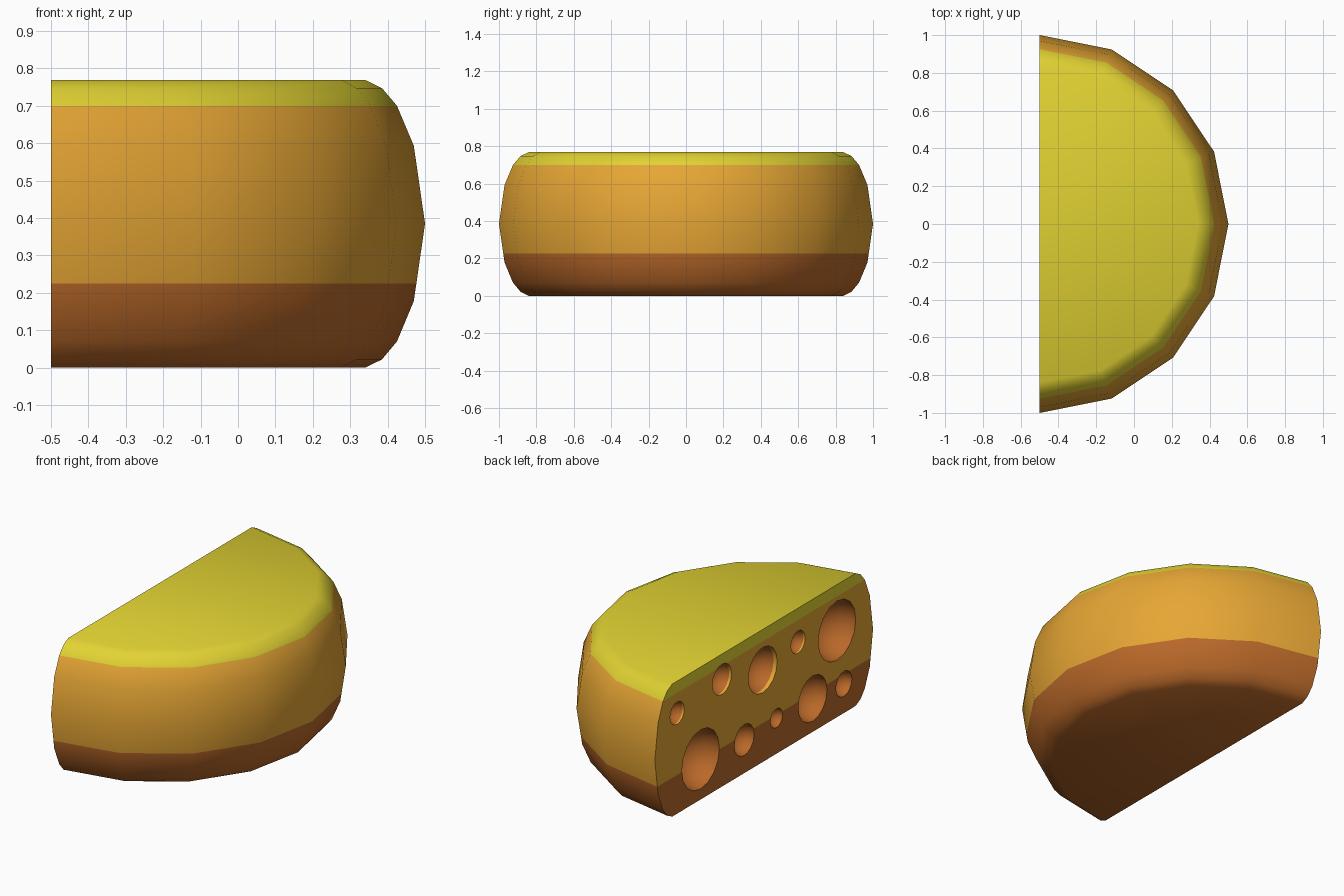
import bpy, bmesh, math
from mathutils import Matrix, Vector

if "Cube" in bpy.data.objects:
    bpy.data.objects.remove(bpy.data.objects["Cube"])

CUT_X = -0.5          # plane of the sliced face
YELLOW, ORANGE, BROWN = 0, 1, 2


def material(name, color):
    m = bpy.data.materials.new(name)
    m.diffuse_color = (*color, 1)
    m.use_nodes = True
    m.node_tree.nodes["Principled BSDF"].inputs["Base Color"].default_value = m.diffuse_color
    return m


MATS = [material("yellow_top", (0.76, 0.65, 0.033)),
        material("orange_rind", (0.79, 0.38, 0.035)),
        material("brown_base", (0.49, 0.14, 0.022))]


def make_object(name, bm):
    mesh = bpy.data.meshes.new(name)
    bm.to_mesh(mesh)
    bm.free()
    for m in MATS:
        mesh.materials.append(m)
    obj = bpy.data.objects.new(name, mesh)
    bpy.context.collection.objects.link(obj)
    return obj


# Half wheel: rounded profile (radius, height) swept through 180 degrees
profile = [(0.84, 0), (0.885, 0.022), (0.925, 0.07), (0.97, 0.178), (1.0, 0.385),
           (0.97, 0.593), (0.925, 0.70), (0.885, 0.747), (0.84, 0.769)]
bm = bmesh.new()
columns = []
for k in range(9):
    a = math.radians(-90 + 22.5 * k)
    columns.append([bm.verts.new((CUT_X + r * math.cos(a), r * math.sin(a), z))
                    for r, z in profile])
for c, d in zip(columns, columns[1:]):
    for j in range(len(profile) - 1):
        bm.faces.new((c[j], d[j], d[j + 1], c[j + 1]))
bm.faces.new([c[0] for c in columns])                 # underside
bm.faces.new([c[-1] for c in columns])                # top
bm.faces.new(columns[0] + columns[-1][::-1])          # sliced face
bmesh.ops.recalc_face_normals(bm, faces=bm.faces[:])

# Colour bands by height
for z in (0.225, 0.70):
    bmesh.ops.bisect_plane(bm, geom=bm.verts[:] + bm.edges[:] + bm.faces[:], dist=1e-4,
                           plane_co=(0, 0, z), plane_no=(0, 0, 1))
for f in bm.faces:
    z = f.calc_center_median().z
    f.material_index = YELLOW if z > 0.70 else ORANGE if z > 0.225 else BROWN
cheese = make_object("cheese_half_wheel", bm)

# Round holes in the sliced face: y, z, radius
holes = [(0.58, 0.233, 0.172), (0.795, 0.583, 0.065), (0.384, 0.622, 0.088),
         (0.01, 0.533, 0.132), (0.18, 0.192, 0.09), (-0.116, 0.206, 0.055),
         (-0.447, 0.193, 0.132), (-0.313, 0.572, 0.065), (-0.733, 0.169, 0.073),
         (-0.67, 0.502, 0.172)]
bm = bmesh.new()
for y, z, r in holes:
    place = Matrix.Translation((CUT_X, y, z)) @ Matrix.Rotation(math.pi / 2, 4, 'Y')
    made = bmesh.ops.create_uvsphere(bm, u_segments=16, v_segments=9,
                                     radius=r / 0.985, matrix=place)
    rim = z > 0.5 and r < 0.15                        # thin orange lip on upper holes
    for f in {f for v in made["verts"] for f in v.link_faces}:
        at_lip = abs(f.calc_center_median().x - CUT_X) < 0.1 * r
        f.material_index = ORANGE if rim and at_lip else BROWN
cutter = make_object("hole_cutter", bm)
cutter.hide_render = True

# Carve the holes
mod = cheese.modifiers.new("holes", 'BOOLEAN')
mod.operation = 'DIFFERENCE'
mod.solver = 'EXACT'
mod.object = cutter
bpy.context.view_layer.objects.active = cheese
cheese.select_set(True)
bpy.ops.object.modifier_apply(modifier=mod.name)
bpy.data.objects.remove(cutter)
bpy.ops.object.shade_smooth_by_angle(angle=math.radians(32))
